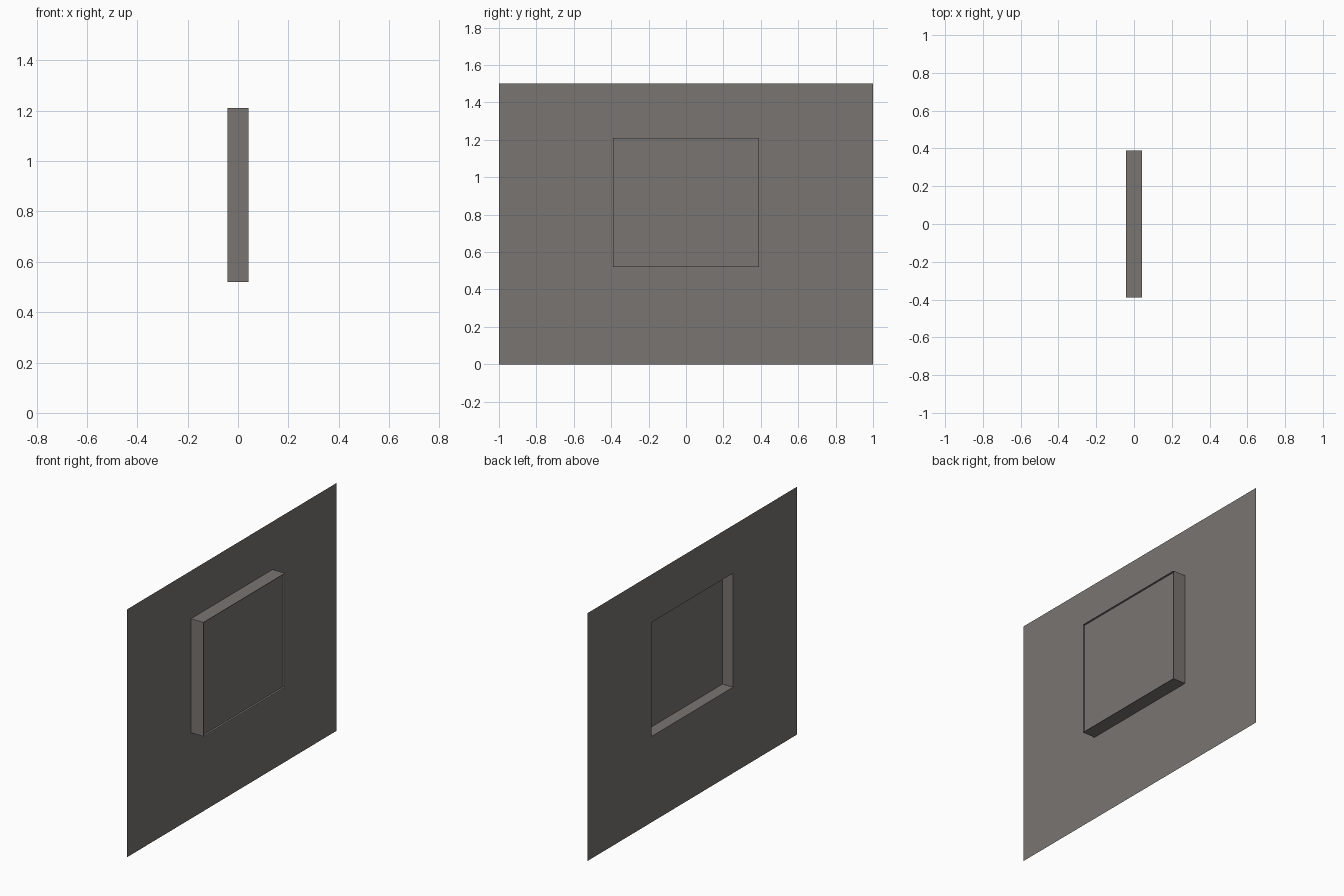
import bpy

if "Cube" in bpy.data.objects:
    bpy.data.objects.remove(bpy.data.objects["Cube"])

grey = bpy.data.materials.new("warm grey")
grey.diffuse_color = (0.19, 0.177, 0.165, 1)
grey.use_nodes = True
grey.node_tree.nodes["Principled BSDF"].inputs["Base Color"].default_value = grey.diffuse_color

XB, XP, XF = -0.042, 0.029, 0.042      # wall plane, pane plane, front lip
WALL = [(-1, 0), (1, 0), (1, 1.5), (-1, 1.5)]
OPENING = [(-0.39, 0.52), (0.39, 0.52), (0.39, 1.21), (-0.39, 1.21)]


def ring(points, x):
    return [(x, y, z) for y, z in points]


def make(name, verts, faces):
    mesh = bpy.data.meshes.new(name)
    mesh.from_pydata(verts, [], faces)
    mesh.materials.append(grey)
    obj = bpy.data.objects.new(name, mesh)
    bpy.context.collection.objects.link(obj)
    return obj


def bridge(name, a, b):
    """Four quads joining two rectangular rings."""
    return make(name, a + b, [(i, (i + 1) % 4, 4 + (i + 1) % 4, 4 + i) for i in range(4)])


# thin wall sheet with a rectangular opening
bridge("wall_panel", ring(WALL, XB), ring(OPENING, XB))
# sides of the raised box, open to the back
bridge("box_sides", ring(OPENING, XP), ring(OPENING, XB))
# thin lip standing proud of the pane
bridge("front_lip", ring(OPENING, XF), ring(OPENING, XP))
# slightly recessed pane closing the box
make("pane", ring(OPENING, XP), [(0, 1, 2, 3)])
